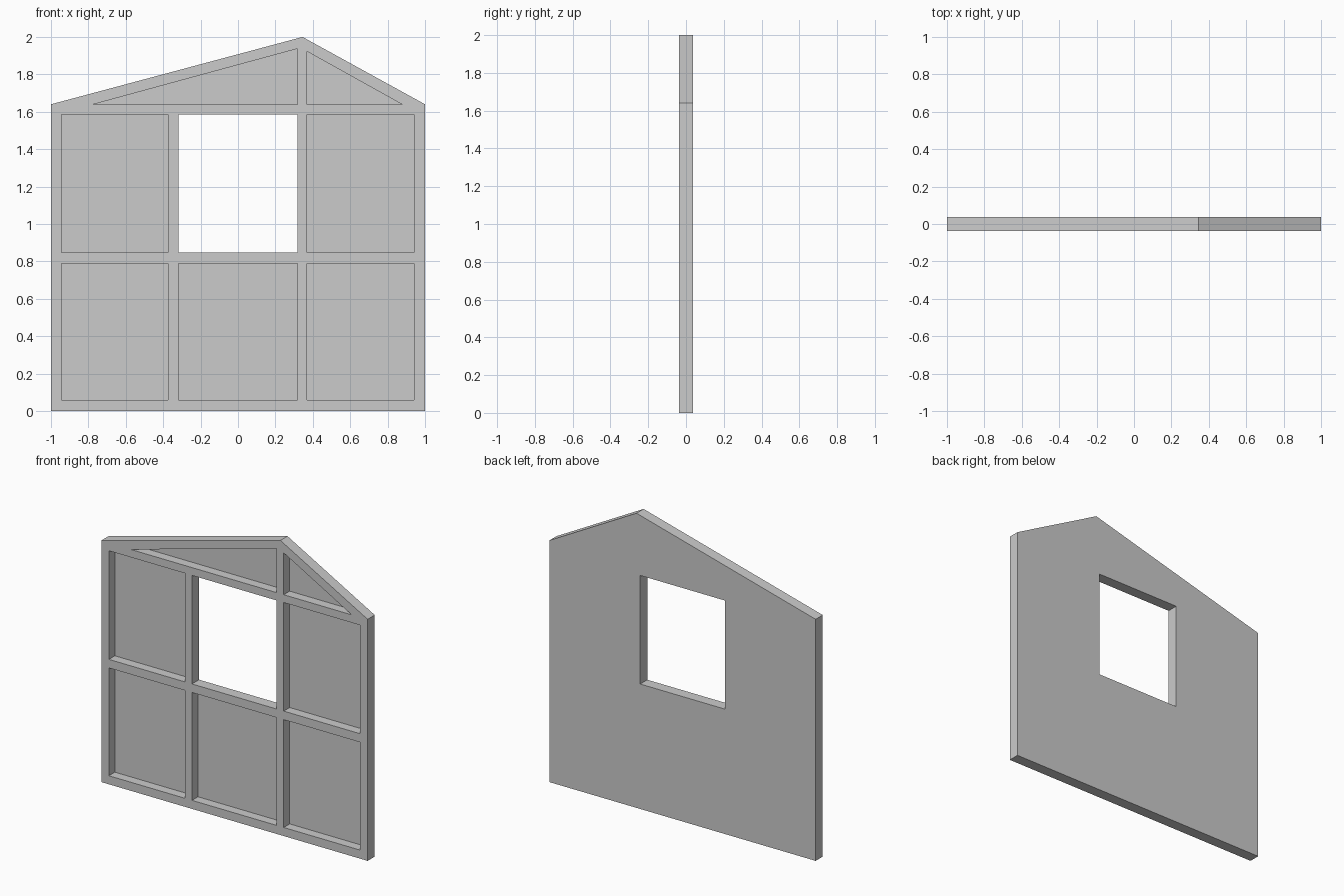
import bpy, bmesh

if "Cube" in bpy.data.objects:
    bpy.data.objects.remove(bpy.data.objects["Cube"])

HALF = 0.038      # half the wall thickness
SHEET = 0.012     # thickness of the backing sheet


def prism(name, outlines, y0, y1):
    """Extrude (x, z) outlines from y0 to y1 into one object."""
    bm = bmesh.new()
    for pts in outlines:
        face = bm.faces.new([bm.verts.new((x, y0, z)) for x, z in pts])
        ext = bmesh.ops.extrude_face_region(bm, geom=[face], use_keep_orig=True)
        verts = [g for g in ext["geom"] if isinstance(g, bmesh.types.BMVert)]
        bmesh.ops.translate(bm, verts=verts, vec=(0, y1 - y0, 0))
    bmesh.ops.recalc_face_normals(bm, faces=bm.faces)
    mesh = bpy.data.meshes.new(name)
    bm.to_mesh(mesh)
    bm.free()
    obj = bpy.data.objects.new(name, mesh)
    bpy.context.collection.objects.link(obj)
    return obj


def rect(x, z):
    return [(x[0], z[0]), (x[1], z[0]), (x[1], z[1]), (x[0], z[1])]


def cut(target, cutter):
    mod = target.modifiers.new(cutter.name, 'BOOLEAN')
    mod.operation = 'DIFFERENCE'
    mod.solver = 'EXACT'
    mod.object = cutter
    bpy.context.view_layer.objects.active = target
    bpy.ops.object.modifier_apply(modifier=mod.name)
    bpy.data.objects.remove(cutter)


# Gabled wall slab with off-centre peak
wall = prism("gable_wall", [[(-1, 0), (1, 0), (1, 1.64), (0.345, 2), (-1, 1.64)]],
             -HALF, HALF)

# Recessed bays between the studs and rails
columns = [(-0.943, -0.373), (-0.319, 0.317), (0.37, 0.942)]
rows = [(0.058, 0.79), (0.848, 1.585)]
window = rect(columns[1], rows[1])
bays = [rect(c, r) for c in columns for r in rows if rect(c, r) != window]
# Triangular bays under the rafters
bays += [[(-0.78, 1.638), (0.317, 1.638), (0.317, 1.937)],
         [(0.37, 1.638), (0.88, 1.638), (0.37, 1.922)]]
cut(wall, prism("bay_cutter", bays, -0.2, HALF - SHEET))

# Window opening right through the wall
cut(wall, prism("window_cutter", [window], -0.2, 0.2))
